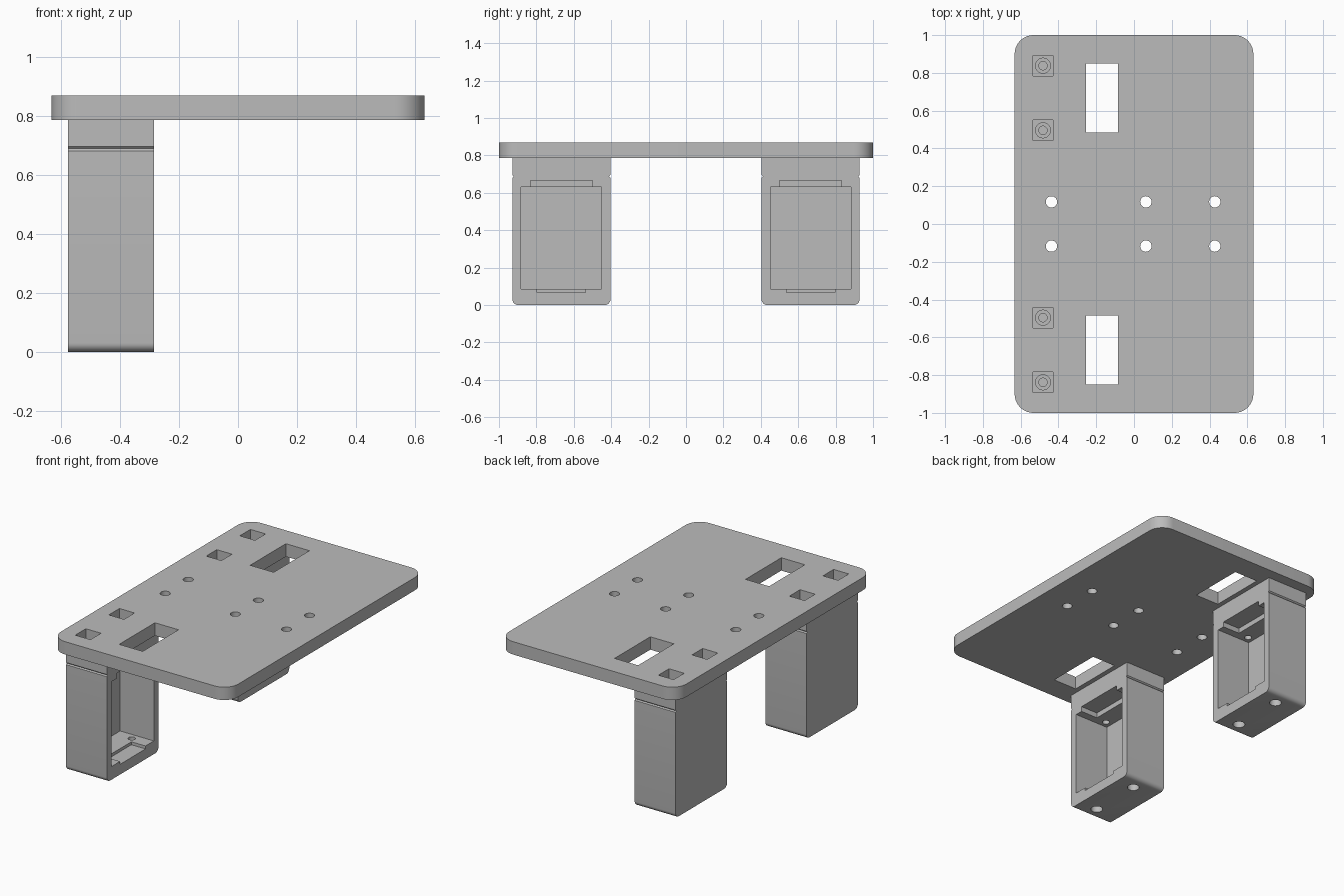
import bpy, bmesh, math
from mathutils import Vector

if "Cube" in bpy.data.objects:
    bpy.data.objects.remove(bpy.data.objects["Cube"])

grey = bpy.data.materials.new("light grey")
grey.diffuse_color = (0.5, 0.5, 0.5, 1)
grey.use_nodes = True
grey.node_tree.nodes["Principled BSDF"].inputs["Base Color"].default_value = grey.diffuse_color


def prism(name, pts, vec):
    """Extrude a closed 3D outline along a vector."""
    bm = bmesh.new()
    face = bm.faces.new([bm.verts.new(p) for p in pts])
    new = bmesh.ops.extrude_face_region(bm, geom=[face])["geom"]
    bmesh.ops.translate(bm, vec=vec, verts=[v for v in new if isinstance(v, bmesh.types.BMVert)])
    bmesh.ops.recalc_face_normals(bm, faces=bm.faces)
    me = bpy.data.meshes.new(name)
    bm.to_mesh(me)
    bm.free()
    me.materials.append(grey)
    ob = bpy.data.objects.new(name, me)
    bpy.context.collection.objects.link(ob)
    return ob


def box(x0, x1, y0, y1, z0, z1):
    return prism("cutter", [(x0, y0, z0), (x1, y0, z0), (x1, y1, z0), (x0, y1, z0)], Vector((0, 0, z1 - z0)))


def rod(x, y, r, z0, z1, n=32):
    ring = [(x + r * math.cos(2 * math.pi * i / n), y + r * math.sin(2 * math.pi * i / n), z0) for i in range(n)]
    return prism("cutter", ring, Vector((0, 0, z1 - z0)))


def arc(cx, cy, r, a0, n=10):
    return [(cx + r * math.cos(math.radians(a0 + 90 * i / n)),
             cy + r * math.sin(math.radians(a0 + 90 * i / n))) for i in range(n + 1)]


def cut(ob, cutters):
    bpy.context.view_layer.objects.active = ob
    for c in cutters:
        mod = ob.modifiers.new("cut", 'BOOLEAN')
        mod.operation, mod.solver, mod.object = 'DIFFERENCE', 'EXACT', c
        bpy.ops.object.modifier_apply(modifier=mod.name)
        bpy.data.objects.remove(c)


def finish(ob):
    bpy.ops.object.select_all(action='DESELECT')
    ob.select_set(True)
    bpy.context.view_layer.objects.active = ob
    bpy.ops.object.shade_smooth_by_angle(angle=math.radians(25))


TOP, UNDER = 0.868, 0.785
SCREW_X, SCREW_DY = -0.482, 0.171

# Top plate with rounded corners
R, W, L = 0.1, 0.632, 1.0
outline = (arc(W - R, L - R, R, 0) + arc(R - W, L - R, R, 90)
           + arc(R - W, R - L, R, 180) + arc(W - R, R - L, R, 270))
plate = prism("top_plate", [(x, y, UNDER) for x, y in outline], Vector((0, 0, TOP - UNDER)))
holes = []
for s in (-1, 1):
    # cable window, round mounting holes and square nut pockets
    holes.append(box(-0.253, -0.085, s * 0.667 - 0.182, s * 0.667 + 0.182, 0.7, 1))
    holes += [rod(x, s * 0.117, 0.03, 0.7, 1) for x in (-0.437, 0.063, 0.428)]
    holes += [box(SCREW_X - 0.054, SCREW_X + 0.054, s * 0.667 + d - 0.054, s * 0.667 + d + 0.054, 0.7, 1)
              for d in (-SCREW_DY, SCREW_DY)]
cut(plate, holes)
finish(plate)

# Hollow legs, open towards +x
X0, X1, H, r = -0.576, -0.284, 0.262, 0.03
for s, name in ((-1, "front_leg"), (1, "rear_leg")):
    c = s * 0.666
    # side profile with rounded feet and a shallow groove near the top
    half = [(a, b) for a, b in arc(H - r, r, r, 270, 6)]
    half += [(H, 0.681), (H - 0.007, 0.688), (H, 0.695), (H, UNDER)]
    profile = half + [(-a, b) for a, b in reversed(half)]
    leg = prism(name, [(X0, c + a, b) for a, b in profile], Vector((X1 - X0, 0, 0)))
    cuts = [box(-0.525, 0, c - 0.215, c + 0.215, 0.085, 0.632),    # main cavity
            box(-0.405, 0, c - 0.165, c + 0.165, 0.5, 0.665),      # ceiling notch
            box(-0.385, 0, c - 0.13, c + 0.13, 0.066, 0.3)]        # floor notch
    for d in (-SCREW_DY, SCREW_DY):
        y = s * 0.667 + d
        cuts += [box(SCREW_X - 0.054, SCREW_X + 0.054, y - 0.054, y + 0.054, 0.745, 1),
                 rod(SCREW_X, y, 0.04, 0.705, 0.8),
                 rod(SCREW_X, y, 0.022, 0.5, 0.8),
                 rod(-0.41, y, 0.036, -0.1, 0.045),
                 rod(-0.41, y, 0.022, -0.1, 0.2)]
    cut(leg, cuts)
    finish(leg)
